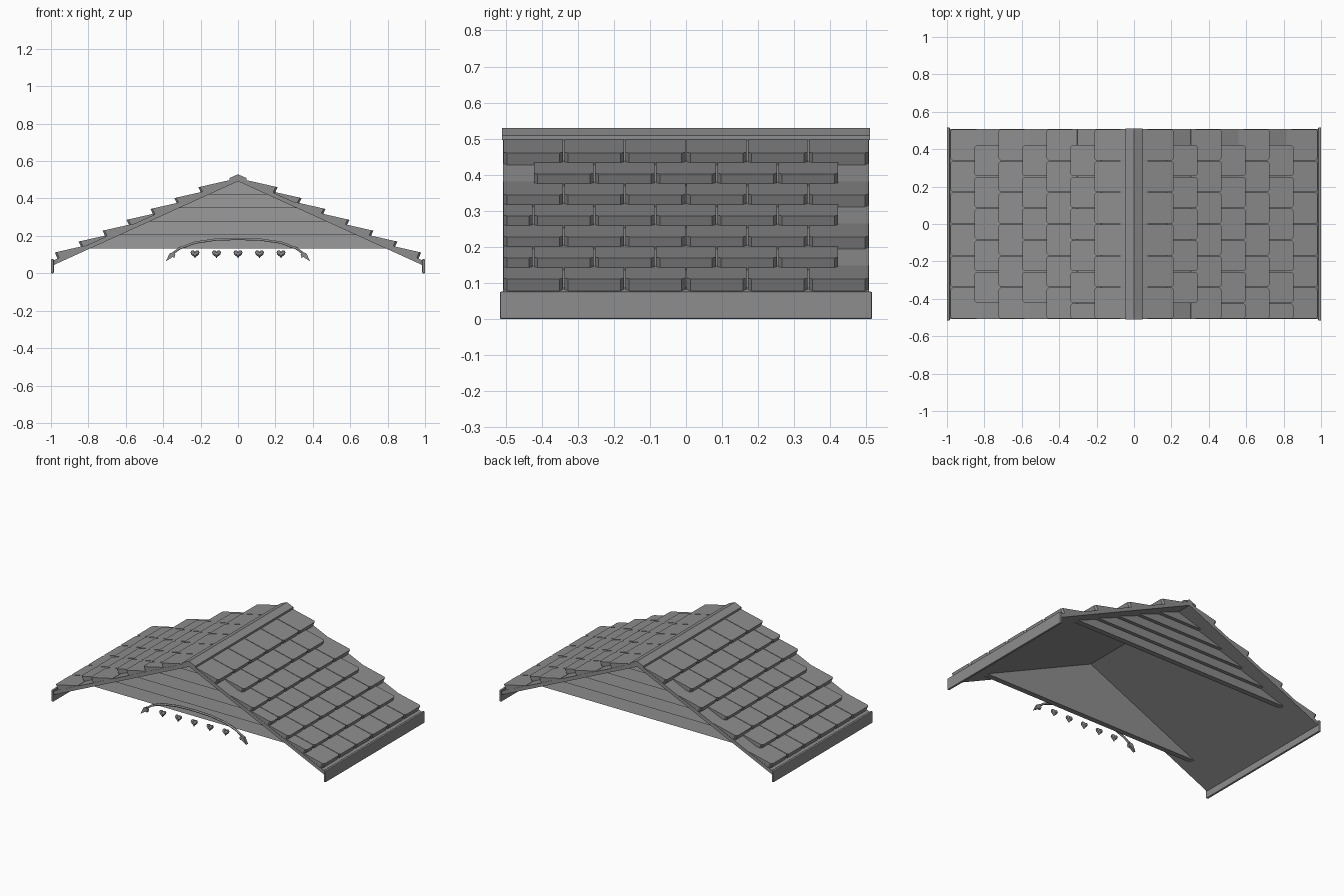
import bpy, bmesh, math
from mathutils import Vector

cube = bpy.data.objects.get("Cube")
if cube:
    bpy.data.objects.remove(cube, do_unlink=True)

grey = bpy.data.materials.new("weathered grey")
grey.use_nodes = True
colour = (0.27, 0.27, 0.27, 1)
grey.diffuse_color = colour
grey.node_tree.nodes["Principled BSDF"].inputs["Base Color"].default_value = colour

APEX, SLOPE = 0.517, 0.4545          # outer surface of the roof boards
ANGLE = math.atan(SLOPE)
C, S = math.cos(ANGLE), math.sin(ANGLE)


def finish(name, bm):
    bmesh.ops.recalc_face_normals(bm, faces=bm.faces[:])
    mesh = bpy.data.meshes.new(name)
    bm.to_mesh(mesh)
    bm.free()
    mesh.materials.append(grey)
    ob = bpy.data.objects.new(name, mesh)
    bpy.context.collection.objects.link(ob)
    return ob


def loft(bm, rings):
    """Join equal rings of points and cap both ends."""
    rows = [[bm.verts.new(p) for p in ring] for ring in rings]
    n = len(rows[0])
    for a, b in zip(rows, rows[1:]):
        for i in range(n):
            j = (i + 1) % n
            bm.faces.new((a[i], a[j], b[j], b[i]))
    bm.faces.new(rows[0][::-1])
    bm.faces.new(rows[-1])


def prism(name, profile, y0, y1):
    """Extrude an x-z profile along y."""
    bm = bmesh.new()
    loft(bm, [[(x, y, z) for x, z in profile] for y in (y0, y1)])
    return finish(name, bm)


def on_slope(side, u, y, h):
    """Point at distance u down the slope and h above it."""
    return Vector((side * (u * C + h * S), y, APEX - u * S + h * C))


def shingle(bm, side, u_low, y, width, length=0.165, thick=0.034):
    half, cut = width / 2 - 0.002, 0.01
    outline = [(u_low - length, -half), (u_low - cut, -half), (u_low, cut - half),
               (u_low, half - cut), (u_low - cut, half), (u_low - length, half)]
    base = [on_slope(side, u, y + v, -0.002) for u, v in outline]
    top = [on_slope(side, u, y + v, 0.002 + thick * (1 - (u_low - u) / length))
           for u, v in outline]
    loft(bm, [base, top])


# Roof boards: one folded slab under the shingles
DROP = 0.025
prism("roof_deck", [(-0.99, APEX - 0.99 * SLOPE), (0, APEX), (0.99, APEX - 0.99 * SLOPE),
                    (0.99, APEX - 0.99 * SLOPE - DROP), (0, APEX - DROP),
                    (-0.99, APEX - 0.99 * SLOPE - DROP)], -0.508, 0.508)

# Shingles: staggered rows, with some end pieces missing
PITCH = 1.016 / 6
front_gaps = {1: (5,), -1: (1, 3)}
for side, word in ((1, "left"), (-1, "right")):
    # the model's right slope is the one towards -x
    bm = bmesh.new()
    for row in range(7):
        u = (0.965 - 0.128 * row) / C
        if row % 2 == 0:
            for k in range(6):
                shingle(bm, side, u, (k - 2.5) * PITCH, PITCH)
        else:
            for k in range(5):
                shingle(bm, side, u, (k - 2) * PITCH, PITCH)
            if row not in front_gaps[side]:
                shingle(bm, side, u, -2.75 * PITCH, PITCH / 2)
    finish(word + "_shingles", bm)

    # Eave board along the low edge, with softened corners
    board = prism(word + "_eave_board", [(side * 0.985, 0), (side * 1.0, 0),
                                         (side * 1.0, 0.076), (side * 0.985, 0.076)],
                  -0.516, 0.516)
    bevel = board.modifiers.new("soft_edges", 'BEVEL')
    bevel.width, bevel.segments = 0.004, 2

# Ridge cap folded over the top
reach = 0.046
prism("ridge_cap", [(-reach, APEX - reach * SLOPE), (0, APEX), (reach, APEX - reach * SLOPE),
                    (reach, APEX - reach * SLOPE + 0.013), (0, APEX + 0.012),
                    (-reach, APEX - reach * SLOPE + 0.013)], -0.51, 0.51)

# Gable walls: a flat panel faced with overlapping tilted boards
BOTTOM, WALL_TOP, BOARDS = 0.132, APEX - DROP, 5
STEP = (WALL_TOP - BOTTOM) / BOARDS


def half_width(z):
    return max((WALL_TOP + 0.008 - z) / SLOPE, 0.002)


for face, word in ((-1, "front"), (1, "back")):
    w = half_width(BOTTOM)
    prism(word + "_gable_panel", [(-w, BOTTOM), (w, BOTTOM), (0, WALL_TOP + 0.008)],
          face * 0.395, face * 0.405)
    bm = bmesh.new()
    for i in range(BOARDS):
        z0 = BOTTOM + i * STEP
        z1 = z0 + STEP
        a, b = half_width(z0), half_width(z1)
        rings = []
        for low, high in ((0.4, 0.4), (0.43, 0.407)):
            rings.append([(-a, face * low, z0), (a, face * low, z0),
                          (b, face * high, z1), (-b, face * high, z1)])
        loft(bm, rings)
    finish(word + "_gable_boards", bm)

# Garland: a thin arched cord
GARLAND_Y = -0.455
cord = bpy.data.curves.new("cord_path", 'CURVE')
cord.dimensions = '3D'
cord.bevel_depth, cord.bevel_resolution = 0.007, 1
path = [(-0.355, 0.102), (-0.31, 0.134), (-0.23, 0.164), (-0.12, 0.18), (0, 0.184),
        (0.12, 0.18), (0.23, 0.164), (0.31, 0.134), (0.355, 0.102)]
spline = cord.splines.new('POLY')
spline.points.add(len(path) - 1)
for point, (x, z) in zip(spline.points, path):
    point.co = (x, GARLAND_Y, z, 1)
temp = bpy.data.objects.new("cord_helper", cord)
bpy.context.collection.objects.link(temp)
bpy.context.view_layer.update()
bm = bmesh.new()
bm.from_mesh(temp.to_mesh())
temp.to_mesh_clear()
bpy.data.objects.remove(temp, do_unlink=True)
finish("garland_cord", bm)

# Ribbon tails at both ends of the cord
for s, word in ((1, "left"), (-1, "right")):
    for part, tail in (("long", [(0.335, 0.12), (0.352, 0.085), (0.385, 0.064), (0.367, 0.105)]),
                       ("short", [(0.35, 0.112), (0.335, 0.1), (0.34, 0.082), (0.36, 0.092)])):
        prism(word + "_" + part + "_ribbon_tail", [(s * x, z) for x, z in tail],
              GARLAND_Y - 0.009, GARLAND_Y + 0.009)

# Puffed hearts hanging in a row
outline = []
for i in range(20):
    t = math.tau * i / 20
    outline.append((16 * math.sin(t) ** 3,
                    13 * math.cos(t) - 5 * math.cos(2 * t) - 2 * math.cos(3 * t) - math.cos(4 * t)))
for i in range(5):
    bm = bmesh.new()
    rings = []
    for depth, size in ((-0.012, 0.5), (-0.007, 0.88), (0, 1), (0.007, 0.88), (0.012, 0.5)):
        k = size * 0.0015
        rings.append([((i - 2) * 0.115 + x * k, GARLAND_Y + depth, 0.105 + z * k)
                      for x, z in outline])
    loft(bm, rings)
    finish("heart_%d" % (i + 1), bm)
